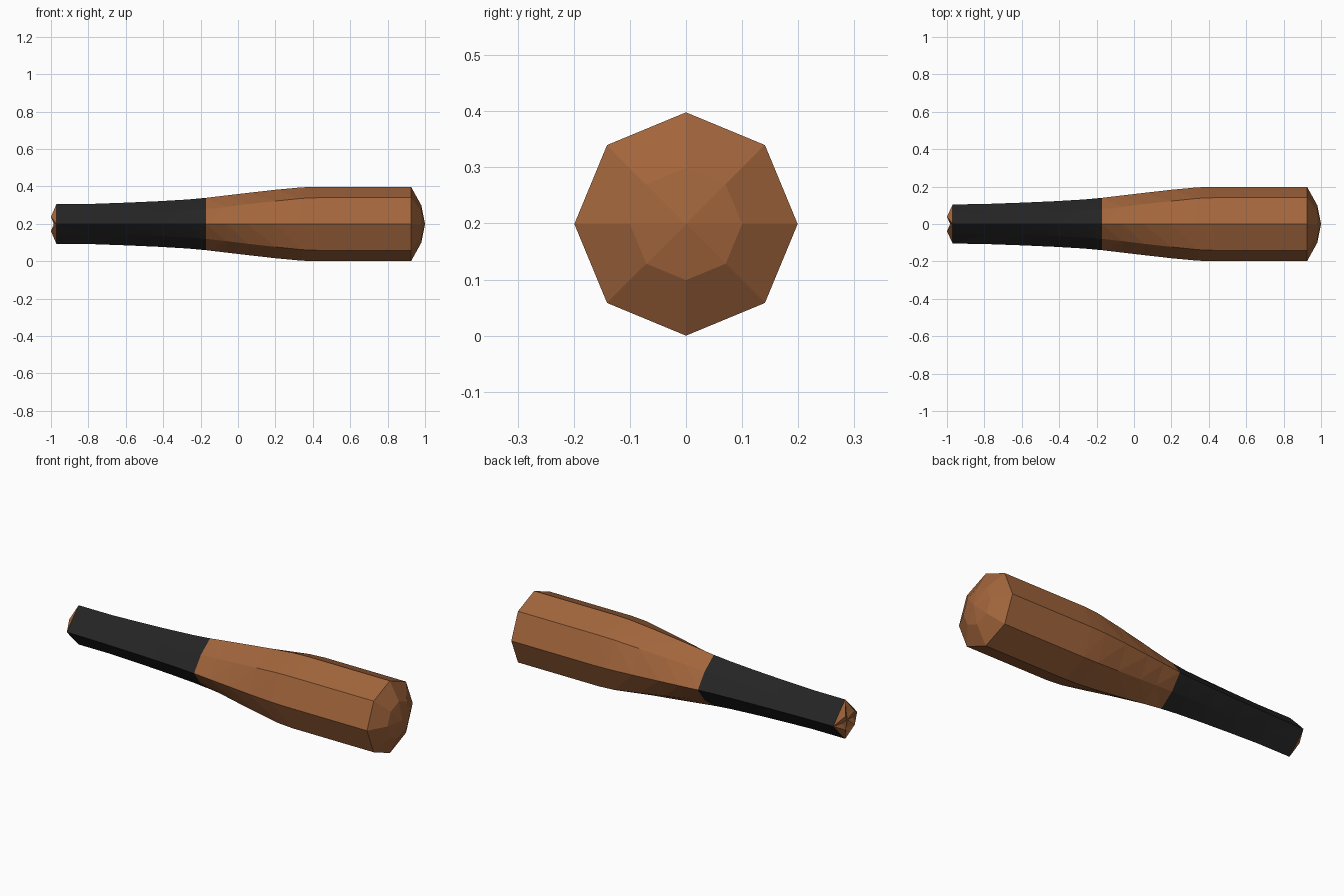
import bpy, bmesh, math

if "Cube" in bpy.data.objects:
    bpy.data.objects.remove(bpy.data.objects["Cube"])

CZ = 0.199  # height of the long axis


def material(name, rgb):
    m = bpy.data.materials.new(name)
    m.diffuse_color = (*rgb, 1)
    m.use_nodes = True
    m.node_tree.nodes["Principled BSDF"].inputs["Base Color"].default_value = m.diffuse_color
    return m


brown = material("wood_brown", (0.36, 0.13, 0.045))
black = material("grip_black", (0.018, 0.018, 0.018))


def ring(x, r, k=0.7071, ry=None):
    """Eight points around x; k moves the diagonals from diamond (0.5) to octagon (0.707)."""
    ry = ry or r
    d = r * k
    return [(x, ry, CZ), (x, d, CZ + d), (x, 0, CZ + r), (x, -d, CZ + d),
            (x, -ry, CZ), (x, -d, CZ - d), (x, 0, CZ - r), (x, d, CZ - d)]


def loft(name, rings, mat, tip=None):
    """Skin a row of eight-point rings, optionally closed to a tip."""
    bm = bmesh.new()
    loops = [[bm.verts.new(p) for p in r] for r in rings]
    for a, b in zip(loops, loops[1:]):
        for i in range(8):
            j = (i + 1) % 8
            # split each quad towards the diagonal points, so the folds mirror
            if i % 2:
                bm.faces.new((a[i], a[j], b[i]))
                bm.faces.new((a[j], b[j], b[i]))
            else:
                bm.faces.new((a[i], a[j], b[j]))
                bm.faces.new((a[i], b[j], b[i]))
    if tip:
        t = bm.verts.new(tip)
        for i in range(8):
            bm.faces.new((loops[-1][i], loops[-1][(i + 1) % 8], t))
    # rings running towards -x need their faces turned outward
    if rings[-1][0][0] < rings[0][0][0]:
        bmesh.ops.reverse_faces(bm, faces=bm.faces[:])
    me = bpy.data.meshes.new(name)
    bm.to_mesh(me)
    bm.free()
    me.materials.append(mat)
    ob = bpy.data.objects.new(name, me)
    bpy.context.collection.objects.link(ob)
    return ob


# Dark grip: nearly diamond-shaped in section
rim = ring(-0.97, 0.108, 0.5, 0.104)
joint = ring(-0.17, 0.140, 0.57)
loft("grip", [rim, ring(-0.77, 0.108, 0.5), ring(-0.6, 0.114, 0.51),
              ring(-0.42, 0.122, 0.53), ring(-0.27, 0.131, 0.55), joint], black)

# Wooden head: swells into a regular octagon and ends in a shallow dome
loft("head", [joint, ring(-0.06, 0.153, 0.60), ring(0.05, 0.166, 0.635),
              ring(0.2, 0.183, 0.67), ring(0.34, 0.196, 0.70), ring(0.43, 0.199),
              ring(0.925, 0.199), ring(0.98, 0.10)], brown, tip=(1, 0, CZ))

# Pinched wooden butt at the grip end, four small points round a hollow
butt = []
for i in range(8):
    a = math.radians(45 * i)
    x = -1.0 if i % 2 else (-0.985 if i % 4 == 0 else -0.975)
    r = 0.055 if i % 2 else 0.047
    butt.append((x, r * math.cos(a), CZ + r * math.sin(a)))
loft("butt_end", [rim, butt], brown, tip=(-0.983, 0, CZ))
